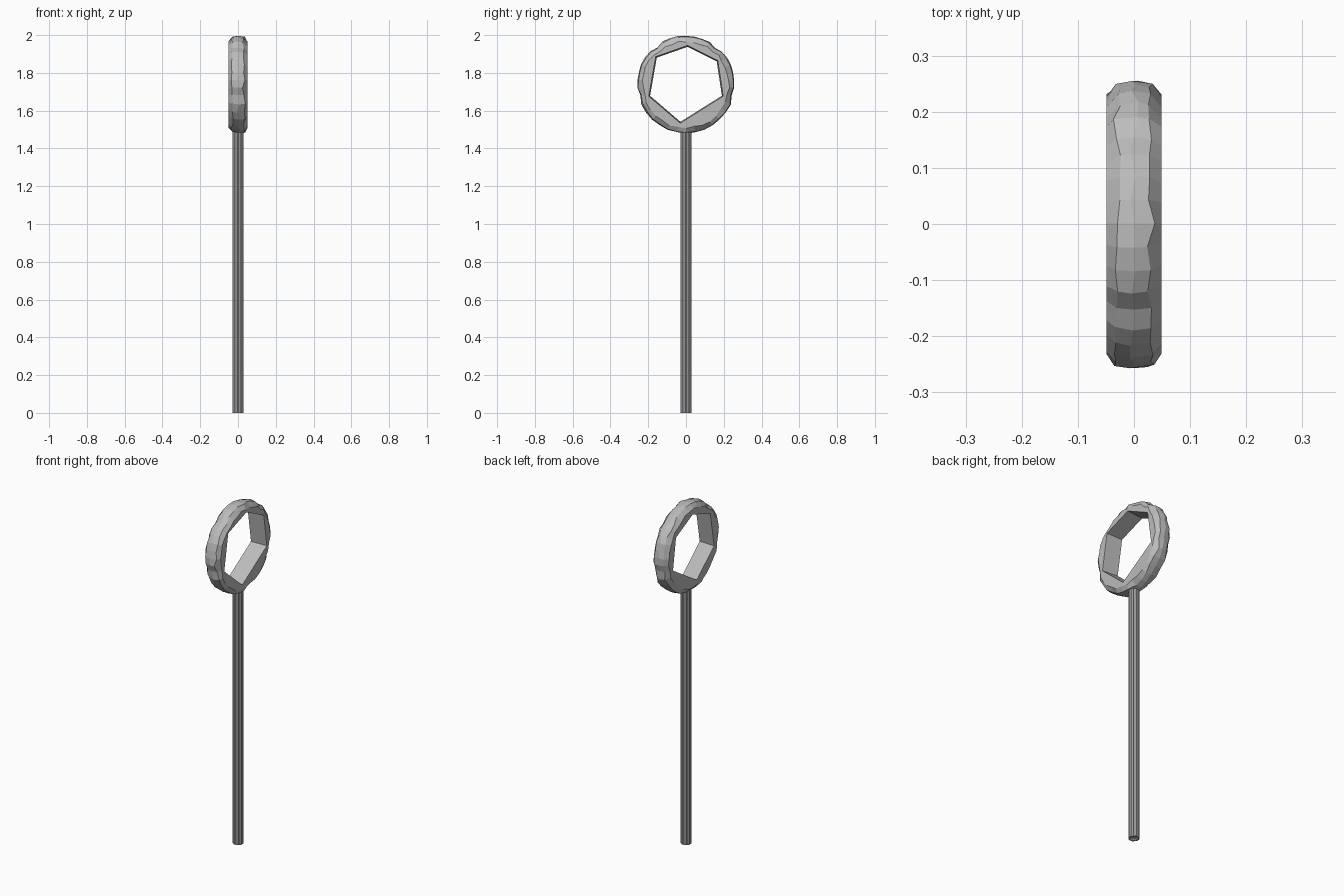
import bpy, bmesh, math, random
from mathutils import Vector

random.seed(4)
cube = bpy.data.objects.get("Cube")
if cube:
    bpy.data.objects.remove(cube, do_unlink=True)

grey = bpy.data.materials.new("stone_grey")
grey.use_nodes = True
colour = (0.5, 0.5, 0.5, 1)
grey.diffuse_color = colour
grey.node_tree.nodes["Principled BSDF"].inputs["Base Color"].default_value = colour

CENTRE_Z, RADIUS, HALF = 1.738, 0.262, 0.049


def loft(name, loops):
    """Skin a list of closed loops and cap both ends."""
    bm = bmesh.new()
    rows = [[bm.verts.new(p) for p in loop] for loop in loops]
    n = len(rows[0])
    for a, b in zip(rows, rows[1:]):
        for i in range(n):
            j = (i + 1) % n
            bm.faces.new((a[i], a[j], b[j], b[i]))
    bm.faces.new(rows[0])
    bm.faces.new(rows[-1])
    bmesh.ops.recalc_face_normals(bm, faces=bm.faces)
    mesh = bpy.data.meshes.new(name)
    bm.to_mesh(mesh)
    bm.free()
    mesh.materials.append(grey)
    obj = bpy.data.objects.new(name, mesh)
    bpy.context.collection.objects.link(obj)
    return obj


def along(path, t):
    """Point at fraction t of a path with equal shares per edge."""
    s = t * (len(path) - 1)
    k = min(int(s), len(path) - 2)
    return path[k].lerp(path[k + 1], s - k)


def stone(name, start, end, inner, steps):
    """Chipped ring segment between two joint angles, straight inside."""
    inner = [Vector(p) for p in inner]
    loops = []
    for k in range(steps + 1):
        t = k / steps
        angle = math.radians(start + (end - start) * t)
        at_joint = k in (0, steps)
        r = RADIUS - (0.014 if at_joint else random.uniform(0, 0.004))
        hole = along(inner, t)
        loop = []
        # hole edge is slightly wider on the left face
        for x, scale in ((-HALF, 0.985), (HALF, 1.02)):
            loop.append((x, hole.x * scale, CENTRE_Z + hole.y * scale))
        # chamfered, uneven outer rim
        for x, dip in ((HALF, 0.025), (0.031, 0.005), (0, 0), (-0.031, 0.005), (-HALF, 0.025)):
            rough = 0 if at_joint else 1
            rr = r - dip - rough * random.uniform(0, 0.004 if dip < 0.02 else 0.012)
            if abs(x) < HALF:
                x += rough * random.uniform(-0.008, 0.008)
            loop.append((x, rr * math.cos(angle), CENTRE_Z + rr * math.sin(angle)))
        loops.append(loop)
    return loft(name, loops)


# Ring of four stones around a six-cornered hole
right_up, top, left_up = (0.165, 0.125), (0.008, 0.203), (-0.157, 0.145)
left_low, bottom, right_low = (-0.193, -0.06), (-0.03, -0.2), (0.193, -0.06)
stone("ring_top", 51.5, 128, (right_up, top, left_up), 8)
stone("ring_front", 128, 193, (left_up, left_low), 7)
stone("ring_bottom", 193, 347, (left_low, bottom, right_low), 14)
stone("ring_back", -13, 51.5, (right_low, right_up), 7)


# Handle: octagonal rod with a narrow groove down the middle of each side
def handle_loop(z, inset=0):
    loop = []
    for side in range(8):
        mid = math.tau * side / 8
        for offset, r in ((-22.5, 0.0305), (-6, 0.0285), (0, 0.024), (6, 0.0285)):
            a = mid + math.radians(offset)
            loop.append(((r - inset) * math.cos(a), (r - inset) * math.sin(a), z))
    return loop


loft("handle", [handle_loop(0.012, 0.009), handle_loop(0, 0.007),
                handle_loop(0), handle_loop(1.49)])
